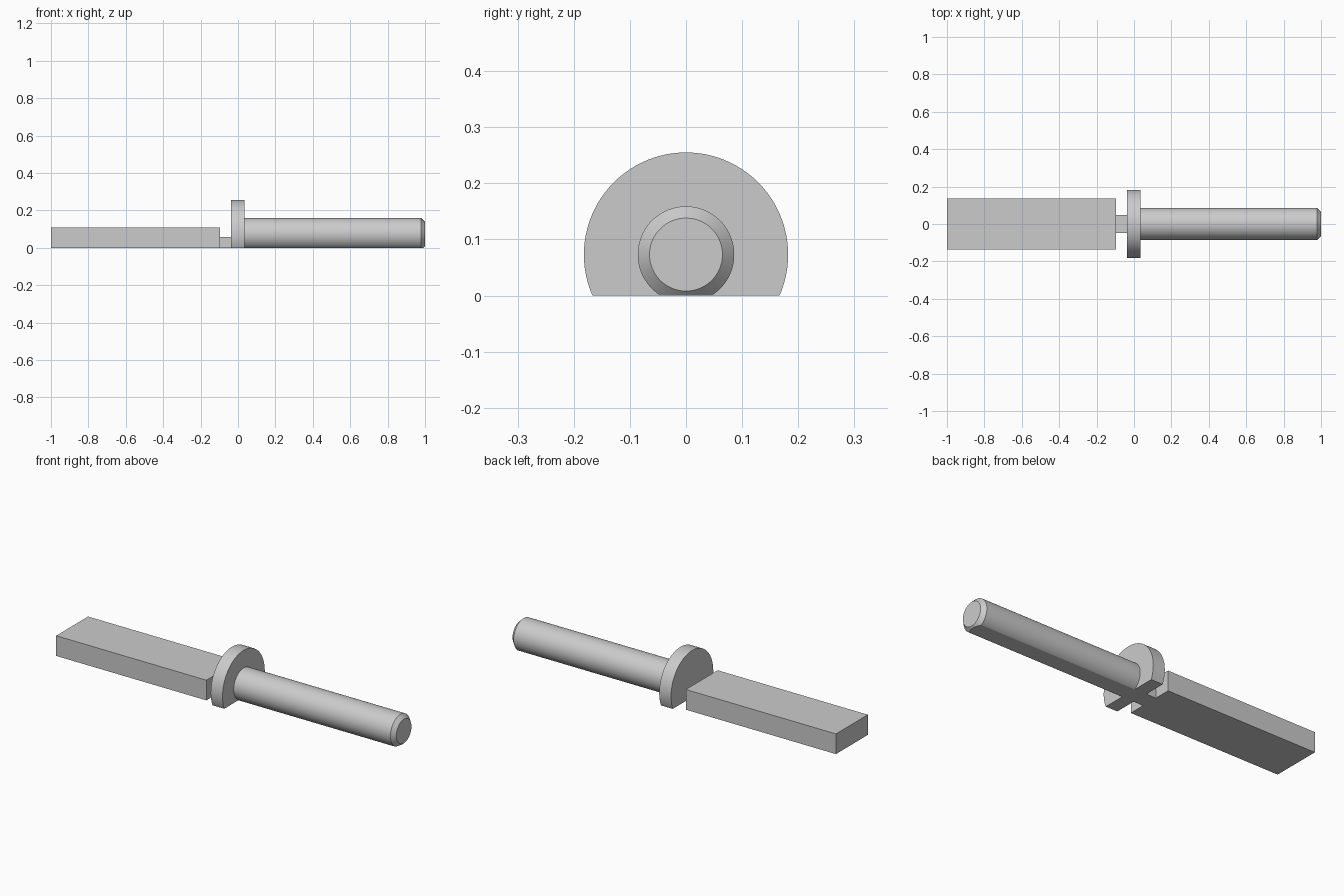
import bpy
import bmesh
from math import radians, tau
from mathutils import Vector

cube = bpy.data.objects.get("Cube")
if cube:
    bpy.data.objects.remove(cube, do_unlink=True)

AXIS_Z = 0.073       # height of the turned parts' axis
SEGMENTS = 96

grey = bpy.data.materials.new("plain grey")
grey.use_nodes = True
grey.diffuse_color = (0.6, 0.6, 0.6, 1)
grey.node_tree.nodes["Principled BSDF"].inputs["Base Color"].default_value = grey.diffuse_color


def finish(name, bm):
    """Turn a bmesh into a named, coloured object."""
    bmesh.ops.recalc_face_normals(bm, faces=bm.faces)
    mesh = bpy.data.meshes.new(name)
    bm.to_mesh(mesh)
    bm.free()
    mesh.materials.append(grey)
    obj = bpy.data.objects.new(name, mesh)
    bpy.context.collection.objects.link(obj)
    return obj


def block(name, x0, x1, half_width, height):
    """Box standing on the ground, centred on y."""
    bm = bmesh.new()
    bmesh.ops.create_cube(bm, size=1)
    bmesh.ops.scale(bm, vec=(x1 - x0, 2 * half_width, height), verts=bm.verts)
    bmesh.ops.translate(bm, vec=((x0 + x1) / 2, 0, height / 2), verts=bm.verts)
    return finish(name, bm)


def turned(name, profile):
    """Revolve (x, radius) points about the axis, then cut flat at the ground."""
    bm = bmesh.new()
    verts = [bm.verts.new((x, 0, AXIS_Z + r)) for x, r in profile]
    edges = [bm.edges.new(pair) for pair in zip(verts, verts[1:])]
    bmesh.ops.spin(bm, geom=verts + edges, cent=(0, 0, AXIS_Z), axis=(1, 0, 0),
                   angle=tau, steps=SEGMENTS, use_merge=False)
    bmesh.ops.remove_doubles(bm, verts=bm.verts, dist=0.0001)
    bmesh.ops.bisect_plane(bm, geom=bm.verts[:] + bm.edges[:] + bm.faces[:],
                           plane_co=Vector((0, 0, 0)), plane_no=Vector((0, 0, 1)),
                           clear_inner=True)
    bmesh.ops.holes_fill(bm, edges=[e for e in bm.edges if e.is_boundary], sides=0)
    obj = finish(name, bm)
    bpy.ops.object.select_all(action="DESELECT")
    obj.select_set(True)
    bpy.context.view_layer.objects.active = obj
    bpy.ops.object.shade_smooth_by_angle(angle=radians(25))
    return obj


# Flat bar and the narrow neck joining it to the collar
block("flat_bar", -1.0, -0.095, 0.137, 0.11)
block("neck", -0.095, -0.037, 0.047, 0.057)

# Round collar and chamfered rod, both with a flat underside
turned("collar", [(-0.037, 0), (-0.037, 0.182), (0.034, 0.182), (0.034, 0)])
turned("rod", [(0.034, 0), (0.034, 0.086), (0.979, 0.086), (1.0, 0.065), (1.0, 0)])
